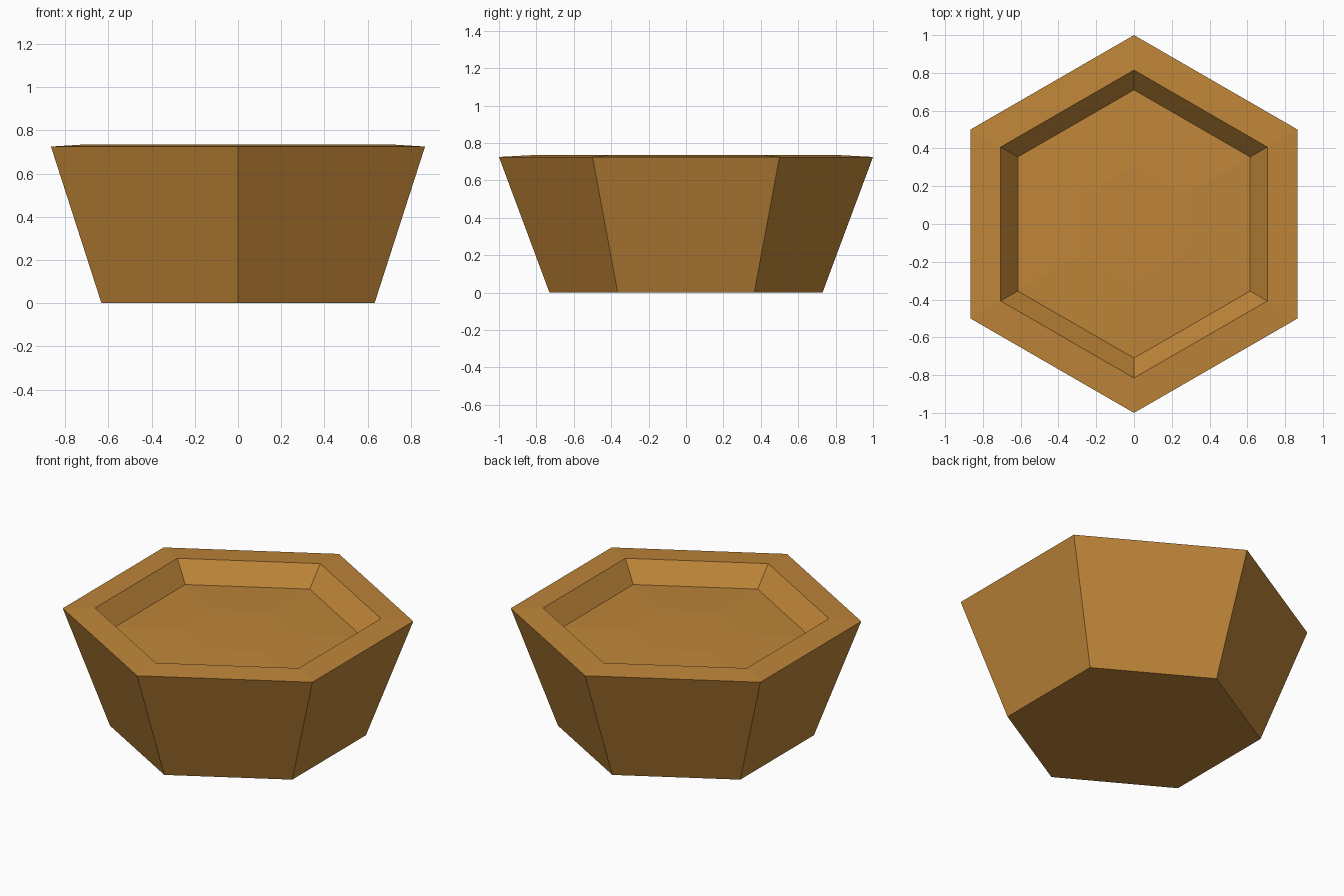
import bpy, bmesh, math

if "Cube" in bpy.data.objects:
    bpy.data.objects.remove(bpy.data.objects["Cube"])

wood = bpy.data.materials.new("warm brown")
wood.diffuse_color = (0.52, 0.235, 0.04, 1)
wood.use_nodes = True
wood.node_tree.nodes["Principled BSDF"].inputs["Base Color"].default_value = wood.diffuse_color

# (radius, height) rings, from the base up over the rim and down to the floor
RINGS = [(0.73, 0.0), (1.0, 0.725), (0.815, 0.735), (0.71, 0.615), (0.31, 0.632)]
SIDES = 6

bm = bmesh.new()
loops = []
for r, z in RINGS:
    loops.append([bm.verts.new((r * math.cos(a), r * math.sin(a), z))
                  for a in (math.pi / 2 + i * math.tau / SIDES for i in range(SIDES))])

# walls, rim and shallow raised floor
for lo, hi in zip(loops, loops[1:]):
    for i in range(SIDES):
        j = (i + 1) % SIDES
        bm.faces.new((lo[i], lo[j], hi[j], hi[i]))
bm.faces.new(loops[0][::-1])   # underside
bm.faces.new(loops[-1])        # floor centre

mesh = bpy.data.meshes.new("hexagonal_bowl")
bm.to_mesh(mesh)
bm.free()
mesh.materials.append(wood)
bowl = bpy.data.objects.new("hexagonal_bowl", mesh)
bpy.context.collection.objects.link(bowl)
